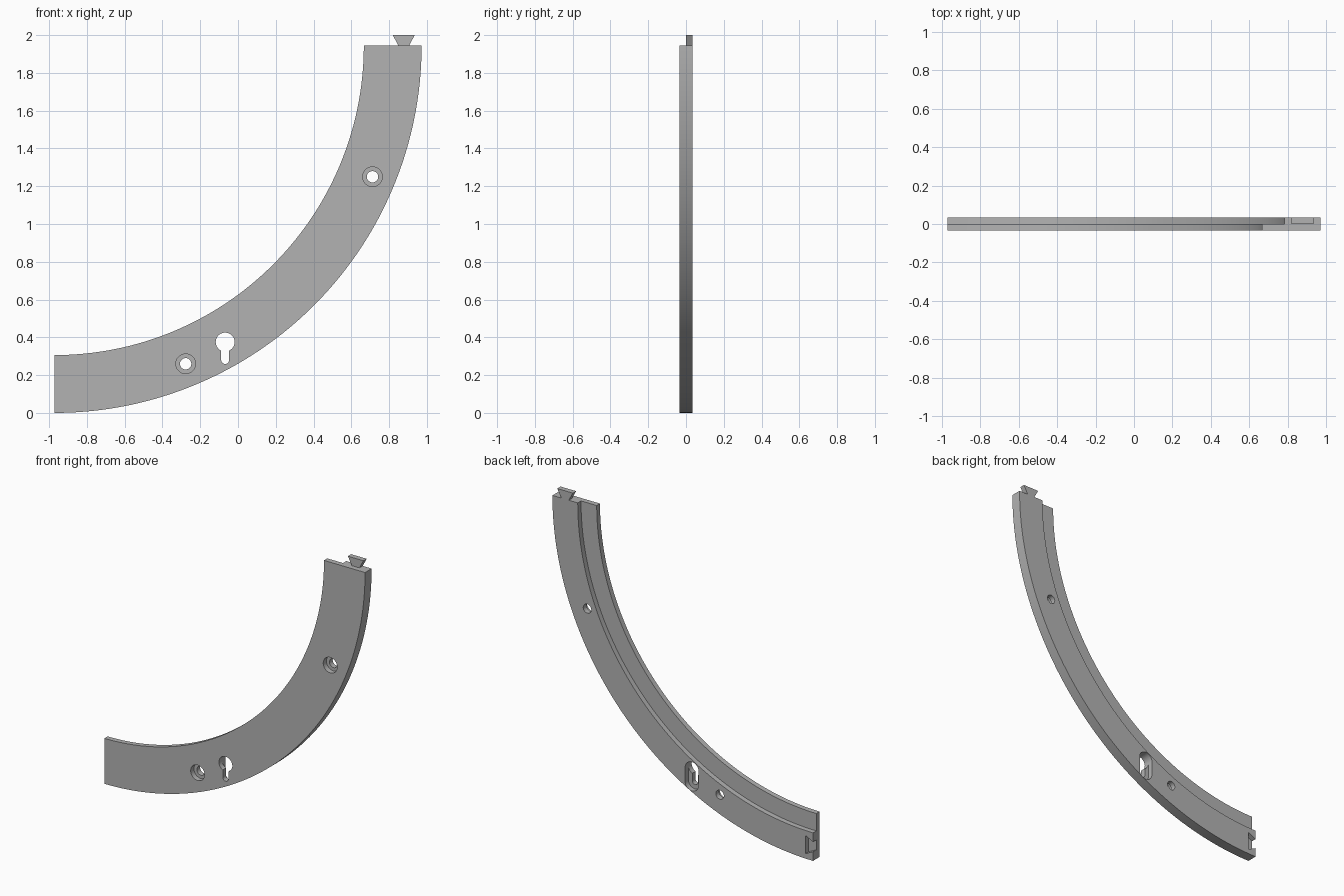
import bpy, bmesh, math

cube = bpy.data.objects.get("Cube")
if cube:
    bpy.data.objects.remove(cube, do_unlink=True)

CX, CZ = -0.972, 1.944          # centre of the arc
OUTER, STEP, INNER = 1.944, 1.755, 1.638
HALF = 0.035                    # half thickness
MID = (OUTER + STEP) / 2        # radius of the dovetail joint

grey = bpy.data.materials.new("plain grey")
grey.use_nodes = True
colour = (0.45, 0.45, 0.45, 1)
grey.diffuse_color = colour
grey.node_tree.nodes["Principled BSDF"].inputs["Base Color"].default_value = colour


def loft(name, rings):
    """Solid skinned over a list of equal point rings, with end caps."""
    bm = bmesh.new()
    rows = [[bm.verts.new(p) for p in ring] for ring in rings]
    n = len(rows[0])
    for a, b in zip(rows, rows[1:]):
        for i in range(n):
            j = (i + 1) % n
            bm.faces.new((a[i], a[j], b[j], b[i]))
    bm.faces.new(rows[0])
    bm.faces.new(rows[-1])
    bmesh.ops.recalc_face_normals(bm, faces=bm.faces)
    mesh = bpy.data.meshes.new(name)
    bm.to_mesh(mesh)
    bm.free()
    obj = bpy.data.objects.new(name, mesh)
    bpy.context.collection.objects.link(obj)
    mesh.materials.append(grey)
    return obj


def prism(name, outline, y0, y1):
    return loft(name, [[(x, y, z) for x, z in outline] for y in (y0, y1)])


def stadium(x, z_top, z_low, r, n=24):
    """Rounded slot outline; a circle when both heights agree."""
    pts = []
    for z, start in ((z_top, 0), (z_low, math.pi)):
        for i in range(n + 1):
            if z_top == z_low and i == n:
                continue
            a = start + math.pi * i / n
            pts.append((x + r * math.cos(a), z + r * math.sin(a)))
    return pts


def cut(target, outline, y0, y1):
    cutter = prism("cutter", outline, y0, y1)
    cutter.hide_render = True
    mod = target.modifiers.new("cut", "BOOLEAN")
    mod.operation, mod.solver, mod.object = "DIFFERENCE", "EXACT", cutter
    bpy.context.view_layer.objects.active = target
    bpy.ops.object.modifier_apply(modifier=mod.name)
    bpy.data.objects.remove(cutter, do_unlink=True)


# Quarter-circle rail with a rebate along the inner back edge
section = [(OUTER, -HALF), (OUTER, HALF), (STEP, HALF),
           (STEP, 0), (INNER, 0), (INNER, -HALF)]
SEGMENTS = 96
rings = []
for k in range(SEGMENTS + 1):
    a = math.pi / 2 * k / SEGMENTS
    rings.append([(CX + r * math.sin(a), y, CZ - r * math.cos(a)) for r, y in section])
rail = loft("curved_rail", rings)

# Counterbored screw holes
for x, z in ((0.712, 1.25), (-0.277, 0.26)):
    cut(rail, stadium(x, z, z, 0.03), -0.1, 0.1)
    cut(rail, stadium(x, z, z, 0.052), -0.1, 0)

# Keyhole with a wider pocket behind it
KX, KZ, KLOW = -0.068, 0.375, 0.28
cut(rail, stadium(KX, KZ, KZ, 0.05), -0.1, 0.1)
cut(rail, stadium(KX, KZ, KLOW, 0.021), -0.1, 0.1)
cut(rail, stadium(KX, KZ, KLOW, 0.05), 0, 0.1)

# Dovetail socket in the lower end
zs = CZ - MID
cut(rail, [(CX - 0.01, zs - 0.028), (CX - 0.01, zs + 0.028),
           (CX + 0.058, zs + 0.062), (CX + 0.058, zs - 0.062)], 0, 0.1)

# Dovetail tongue on the upper end
xt = CX + MID
tongue = prism("dovetail_tongue", [(xt - 0.028, CZ), (xt + 0.028, CZ),
                                   (xt + 0.058, 2), (xt - 0.058, 2)], 0, HALF)

# Smooth curved walls, sharp edges kept
bpy.ops.object.select_all(action="DESELECT")
rail.select_set(True)
bpy.context.view_layer.objects.active = rail
bpy.ops.object.shade_smooth_by_angle(angle=math.radians(30))
